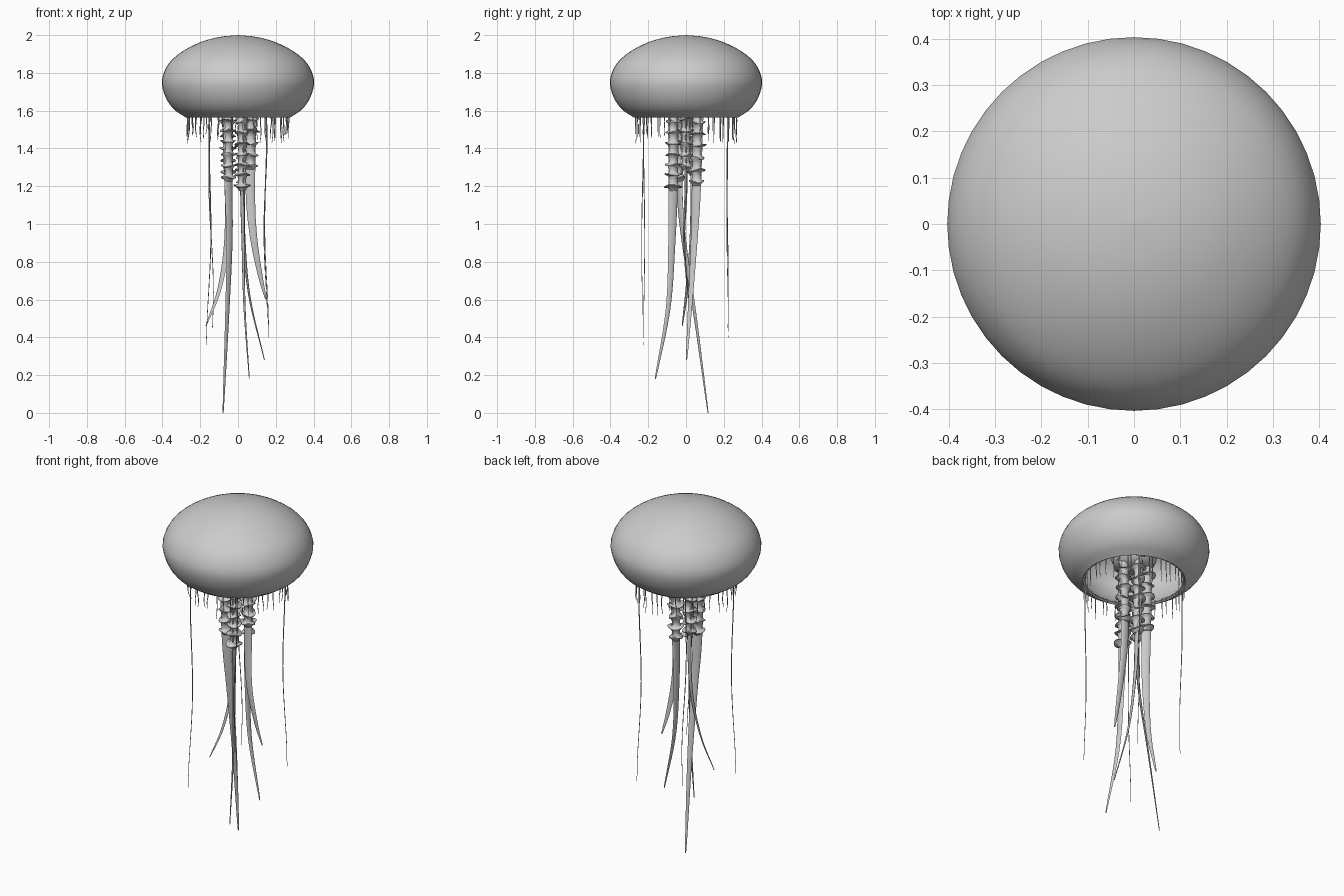
import bpy, math, random
from mathutils import Vector

if "Cube" in bpy.data.objects:
    bpy.data.objects.remove(bpy.data.objects["Cube"])

random.seed(4)


def smooth_path(pts, n):
    """Catmull-Rom curve through the points, n steps per span."""
    p = [Vector(q) for q in pts]
    p = [2 * p[0] - p[1]] + p + [2 * p[-1] - p[-2]]
    out = []
    for i in range(1, len(p) - 2):
        a, b, c, d = p[i - 1:i + 3]
        for k in range(n):
            t = k / n
            out.append(0.5 * (2 * b + (c - a) * t + (2 * a - 5 * b + 4 * c - d) * t * t
                              + (3 * b - a - 3 * c + d) * t ** 3))
    return out + [p[-2]]


def skin(name, rings, angle=60):
    """Join equal rings of points into a capped, smooth-shaded tube."""
    n = len(rings[0])
    verts = [v for r in rings for v in r]
    faces = [(i * n + j, i * n + (j + 1) % n, (i + 1) * n + (j + 1) % n, (i + 1) * n + j)
             for i in range(len(rings) - 1) for j in range(n)]
    faces += [tuple(range(n))[::-1], tuple(range(len(verts) - n, len(verts)))]
    me = bpy.data.meshes.new(name)
    me.from_pydata(verts, [], faces)
    ob = bpy.data.objects.new(name, me)
    bpy.context.collection.objects.link(ob)
    bpy.ops.object.select_all(action='DESELECT')
    ob.select_set(True)
    bpy.context.view_layer.objects.active = ob
    bpy.ops.object.mode_set(mode='EDIT')
    bpy.ops.mesh.select_all(action='SELECT')
    bpy.ops.mesh.normals_make_consistent(inside=False)
    bpy.ops.object.mode_set(mode='OBJECT')
    bpy.ops.object.shade_smooth_by_angle(angle=math.radians(angle))
    return ob


def lathe(name, profile, n=48):
    return skin(name, [[(r * math.cos(2 * math.pi * j / n), r * math.sin(2 * math.pi * j / n), z)
                        for j in range(n)] for r, z in profile])


def ring(c, w, t, ang, n):
    """Flat-lying ellipse, half-width w along ang and t across it."""
    u = Vector((math.cos(ang), math.sin(ang), 0))
    v = Vector((-math.sin(ang), math.cos(ang), 0))
    return [c + u * w * math.cos(2 * math.pi * j / n) + v * t * math.sin(2 * math.pi * j / n)
            for j in range(n)]


# Bell: outer dome, rolled rim, hollow inside
outer = [(0.001, 2.0), (0.1, 1.99), (0.2, 1.962), (0.3, 1.91), (0.37, 1.845), (0.403, 1.76),
         (0.385, 1.675), (0.34, 1.608), (0.275, 1.563)]
inner = [(0.262, 1.57), (0.31, 1.62), (0.35, 1.69), (0.365, 1.76), (0.335, 1.83),
         (0.27, 1.88), (0.15, 1.93), (0.001, 1.95)]
lathe("bell", [tuple(p) for p in smooth_path([(r, z, 0) for r, z in outer], 4)
               for p in [(max(p.x, 0.001), p.y)]]
      + [(max(p.x, 0.001), p.y) for p in smooth_path([(r, z, 0) for r, z in inner], 3)])

# Central stalk hanging inside the bell
lathe("mouth_stalk", [(0.001, 1.94), (0.17, 1.92), (0.13, 1.84), (0.115, 1.75), (0.12, 1.69),
                      (0.1, 1.65), (0.05, 1.635), (0.001, 1.63)], 32)

# Ribbon arms: (angle in degrees, lower path points, frill end height)
arms = [
    (0, [(0.065, 0.0, 1.2), (0.08, -0.01, 0.95), (0.115, 0.0, 0.74), (0.148, 0.015, 0.6)], 1.3),
    (72, [(0.027, 0.055, 1.2), (0.03, 0.045, 0.95), (0.06, 0.025, 0.62), (0.14, 0.003, 0.28)], 1.22),
    (144, [(-0.05, 0.04, 1.2), (-0.058, 0.03, 0.9), (-0.1, 0.005, 0.65), (-0.17, -0.02, 0.46)], 1.27),
    (216, [(-0.05, -0.035, 1.2), (-0.045, -0.01, 0.9), (-0.058, 0.05, 0.5), (-0.079, 0.117, 0)], 1.25),
    (288, [(0.022, -0.068, 1.2), (0.027, -0.075, 0.9), (0.035, -0.095, 0.55), (0.06, -0.162, 0.18)], 1.2),
]
for i, (deg, low, frill_end) in enumerate(arms):
    a = math.radians(deg)
    top = Vector((0.07 * math.cos(a), 0.07 * math.sin(a), 1.7))
    path = smooth_path([top] + low, 10)
    rings = []
    for k, c in enumerate(path):
        s = k / (len(path) - 1)
        w = 0.028 * (1 - s) ** 0.75 + 0.003
        rings.append(ring(c, w, 0.008 * (1 - s) + 0.002, a, 10))
    skin(f"ribbon_arm_{i + 1}", rings)

    # Frills: stacked flared collars round the upper arm
    z, rings = 1.7, []
    bottom = Vector(low[0])
    while z > frill_end:
        step = random.uniform(0.05, 0.07)
        flare = random.uniform(0.038, 0.05)
        for f, r in ((0, 0.024), (0.3, 0.022), (0.5, 0.028), (0.6, flare), (0.66, flare), (0.76, 0.029)):
            zz = z - f * step
            c = top.lerp(bottom, (1.7 - zz) / 0.5)
            loop = ring(c, r, r * 0.9, a, 16)
            if r == flare:
                for j, p in enumerate(loop):
                    p.z += 0.006 * math.sin(j * math.pi / 4 + z * 40)
            rings.append(loop)
        z -= step
    rings.append(ring(top.lerp(bottom, (1.7 - z) / 0.5), 0.02, 0.016, a, 16))
    skin(f"arm_frill_{i + 1}", rings, 45)


def tentacle(name, x, y, z_end, drift, wave, r, spans):
    pts = []
    phase = random.uniform(0, 6.28)
    for k in range(spans + 1):
        s = k / spans
        sway = wave * s ** 0.5 * math.sin(phase + s * 6)
        pts.append((x + drift[0] * s + sway, y + drift[1] * s + sway * 0.4,
                    1.58 + (z_end - 1.58) * s))
    path = smooth_path(pts, 3)
    m = len(path) - 1
    skin(name, [ring(c, r * (1 - 0.6 * k / m), r * (1 - 0.6 * k / m), 0, 6)
                for k, c in enumerate(path)])


# Short fringe round the rim
for i in range(44):
    a = 2 * math.pi * (i + random.uniform(-0.3, 0.3)) / 44
    tentacle(f"fringe_{i + 1}", 0.268 * math.cos(a), 0.268 * math.sin(a),
             random.uniform(1.42, 1.48), (0, 0), 0.004, 0.0035, 3)

# Four long trailing threads
for i, (x, y, z, d) in enumerate([(-0.15, -0.225, 0.36, (-0.005, 0.005)), (0.15, 0.22, 0.40, (0.0, 0.0)),
                                  (0.15, -0.225, 0.50, (-0.005, -0.01)), (-0.15, 0.22, 0.45, (0.01, 0.0))]):
    tentacle(f"long_thread_{i + 1}", x, y, z, d, 0.013, 0.0035, 8)
